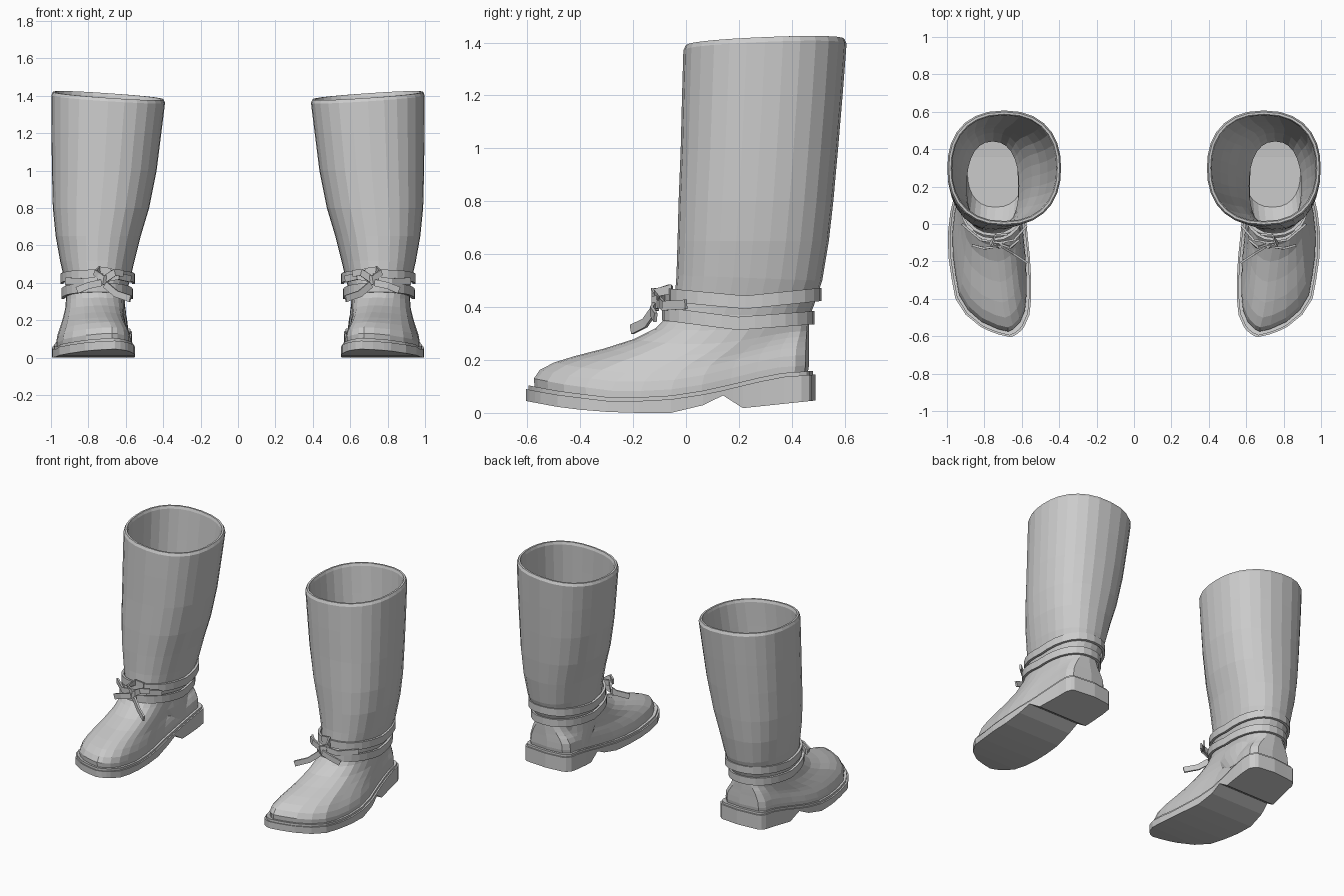
import bpy, bmesh, math
from mathutils import Vector

if "Cube" in bpy.data.objects:
    bpy.data.objects.remove(bpy.data.objects["Cube"])

leather = bpy.data.materials.new("grey_leather")
leather.diffuse_color = (0.6, 0.6, 0.6, 1)
leather.use_nodes = True
leather.node_tree.nodes["Principled BSDF"].inputs["Base Color"].default_value = leather.diffuse_color

N = 14                                    # stations from toe to heel
V = [(1 - math.cos(math.pi * i / N)) / 2 for i in range(N + 1)]
Y0, Y1 = -0.605, 0.49                     # toe and heel ends of the sole

# Sole outline: y, inner x, outer x
FOOT = [(-.605, .66, .66), (-.585, .615, .75), (-.535, .575, .85), (-.48, .557, .905),
        (-.40, .55, .955), (-.24, .55, .985), (-.10, .565, 1.0), (.05, .58, .985),
        (.20, .575, .95), (.35, .565, .925), (.44, .57, .915), (.475, .60, .895), (.49, .73, .73)]
# Sole side profiles: y, z
TOP = [(-.605, .09), (-.5, .07), (-.3, .045), (-.1, .045), (.1, .075), (.2, .1), (.35, .135), (.49, .145)]
BOTTOM = [(-.605, .045), (-.45, .016), (-.25, 0), (-.05, 0), (.05, .022), (.14, .066),
          (.215, .018), (.49, .047)]


def interp(table, y, col=1):
    y = min(max(y, table[0][0]), table[-1][0])
    for a, b in zip(table, table[1:]):
        if y <= b[0]:
            return a[col] + (b[col] - a[col]) * (y - a[0]) / (b[0] - a[0])


def lerp(a, b, t):
    return a + (b - a) * t


def finish(name, bm):
    """Turn the right-hand part into an object mirrored to the other boot."""
    bmesh.ops.recalc_face_normals(bm, faces=bm.faces)
    me = bpy.data.meshes.new(name)
    bm.to_mesh(me)
    bm.free()
    me.materials.append(leather)
    ob = bpy.data.objects.new(name, me)
    bpy.context.collection.objects.link(ob)
    ob.modifiers.new("other_boot", 'MIRROR').use_mirror_merge = False
    return ob


def loft(name, rings, cap_start=False, cap_end=False, closed=False):
    bm = bmesh.new()
    rows = [[bm.verts.new(p) for p in r] for r in rings]
    pairs = list(zip(rows, rows[1:])) + ([(rows[-1], rows[0])] if closed else [])
    for a, b in pairs:
        for i in range(len(a)):
            j = (i + 1) % len(a)
            bm.faces.new((a[i], a[j], b[j], b[i]))
    if cap_start:
        bm.faces.new(rows[0])
    if cap_end:
        bm.faces.new(rows[-1])
    return finish(name, bm)


def shape(v, side, b):
    """Normalised x of the outline: foot shape (b=0) to rounded oval (b=1)."""
    foot = (interp(FOOT, lerp(Y0, Y1, v), 2 if side > 0 else 1) - .55) / .45
    oval = .5 + side * .5 * max(0, 1 - abs(2 * v - 1) ** 2.3) ** (1 / 2.3)
    return lerp(foot, oval, b)


def ring(yf, zf, yb, zb, xl, xr, b, tilt=0.0, inset=0.0):
    pts = []
    loop = [(v, 1) for v in V] + [(v, -1) for v in V[-2:0:-1]]
    for v, side in loop:
        f = shape(v, side, b)
        ys = lerp(Y0, Y1, v)
        sag = interp(TOP, ys) - lerp(.09, .145, v)
        pts.append((lerp(xl + inset, xr - inset, f), lerp(yf + inset, yb - inset, v),
                    lerp(zf, zb, v) + (1 - b) * sag + tilt * (2 * f - 1)))
    return pts


# Boot upper: front y, z, back y, z, inner x, outer x, roundness
FOOT_RINGS = [
    (-.572, .095, .458, .135, .575, .975, 0), (-.575, .13, .465, .18, .575, .975, 0),
    (-.553, .162, .465, .22, .58, .968, 0), (-.50, .19, .465, .25, .59, .955, .1),
    (-.42, .215, .465, .27, .60, .945, .2), (-.31, .243, .465, .29, .605, .935, .35),
    (-.20, .278, .465, .31, .605, .925, .55), (-.115, .32, .465, .335, .60, .92, .8)]
SHAFT_RINGS = [
    (-.062, .375, .467, .365, .59, .92, 1), (-.042, .44, .485, .41, .575, .93, 1),
    (-.036, .52, .515, .50, .555, .95, 1), (-.032, .65, .54, .65, .52, .975, 1),
    (-.028, .80, .557, .80, .475, .99, 1), (-.02, 1.0, .575, 1.0, .435, .995, 1),
    (-.015, 1.2, .592, 1.2, .41, .997, 1)]
RIM = (-.01, 1.37, .607, 1.395, .39, .998, 1)
RIM_TOP = (-.01, 1.388, .607, 1.413, .39, .998, 1)
rings = [ring(*r) for r in FOOT_RINGS + SHAFT_RINGS]
rings += [ring(*RIM, tilt=.02), ring(*RIM_TOP, tilt=.02, inset=.008),
          ring(*RIM_TOP, tilt=.02, inset=.02), ring(*RIM, tilt=.02, inset=.026)]
# Lining inside the shaft, down to the insole
rings += [ring(*r, inset=.026) for r in SHAFT_RINGS[::-1]]
rings += [ring(-.02, .25, .445, .25, .60, .90, 1), ring(.09, .15, .455, .15, .59, .89, 1)]
loft("boot_upper", rings, cap_end=True)


def slab(name, low, high, inset, extra=()):
    """Strip of cross-sections from toe to heel following the foot outline."""
    bm = bmesh.new()
    rows = []
    for y in sorted([lerp(Y0, Y1, v) for v in V] + list(extra)):
        xl, xr = interp(FOOT, y, 1), interp(FOOT, y, 2)
        k = 1 - inset / .225
        xl, xr = lerp(.755, xl, k), lerp(.755, xr, k)
        yy = lerp(-.06, y, 1 - inset / .55)
        e = .002 if xr - xl < .002 else 0
        rows.append([bm.verts.new(p) for p in (
            (xl - e, yy, low(y)), (xr + e, yy, low(y)), (xr + e, yy, high(y)), (xl - e, yy, high(y)))])
    for a, b in zip(rows, rows[1:]):
        for i in range(4):
            j = (i + 1) % 4
            bm.faces.new((a[i], a[j], b[j], b[i]))
    bm.faces.new(rows[0])
    bm.faces.new(rows[-1])
    return finish(name, bm)


# Sole with heel step, and the thin welt above it
slab("sole", lambda y: interp(BOTTOM, y), lambda y: interp(TOP, y), 0,
     (-.595, -.57, .14, .215, .465, .48))
slab("welt", lambda y: interp(TOP, y) - .01, lambda y: interp(TOP, y) + .014, .01, (-.595, -.57, .465, .48))


# Ankle straps: bands that dip in the middle and rise at front and back
def strap(name, yf, yb, xl, xr, zf, zm, zb, h=.05, t=.016):
    def edge(inset, dz):
        pts = ring(yf, 0, yb, 0, xl, xr, 1, inset=inset)
        out = []
        for x, y, _ in pts:
            s = (y - yf) / (yb - yf)
            z = lerp(zf, zm, 2 * s) if s < .5 else lerp(zm, zb, 2 * s - 1)
            out.append((x, y, z + dz))
        return out
    loft(name, [edge(0, -h / 2), edge(0, h / 2), edge(t, h / 2), edge(t, -h / 2)], closed=True)


strap("lower_ankle_strap", -.09, .485, .562, .945, .375, .338, .36)
strap("upper_ankle_strap", -.065, .513, .55, .95, .445, .418, .448)


# Knotted strap ends at the front
def ribbon(name, pts, w=.036, t=.012):
    pts = [Vector(p) for p in pts]
    rings = []
    for i, p in enumerate(pts):
        d = (pts[min(i + 1, len(pts) - 1)] - pts[max(i - 1, 0)]).normalized()
        n = d.cross(Vector((0, 0, 1))).normalized()
        u = n.cross(d).normalized()
        rings.append([p + u * a * w / 2 + n * b * t / 2 for a, b in ((-1, -1), (1, -1), (1, 1), (-1, 1))])
    loft(name, rings, cap_start=True, cap_end=True)


RIBBONS = {
    "knot": [(.695, -.105, .41), (.72, -.125, .415), (.75, -.105, .42)],
    "inner_strand": [(.72, -.10, .42), (.64, -.085, .435), (.575, -.01, .42)],
    "outer_strand": [(.72, -.10, .42), (.82, -.085, .405), (.92, 0, .41)],
    "inner_loop": [(.71, -.11, .42), (.66, -.125, .455), (.615, -.085, .45)],
    "outer_loop": [(.72, -.11, .42), (.765, -.11, .455), (.74, -.06, .468), (.68, -.055, .46)],
    "inner_tail": [(.71, -.12, .39), (.65, -.155, .34), (.575, -.205, .315)],
    "outer_tail": [(.73, -.12, .40), (.80, -.13, .385), (.86, -.115, .36)],
}
for part, path in RIBBONS.items():
    ribbon("strap_" + part, path, .05 if part == "knot" else .036)
